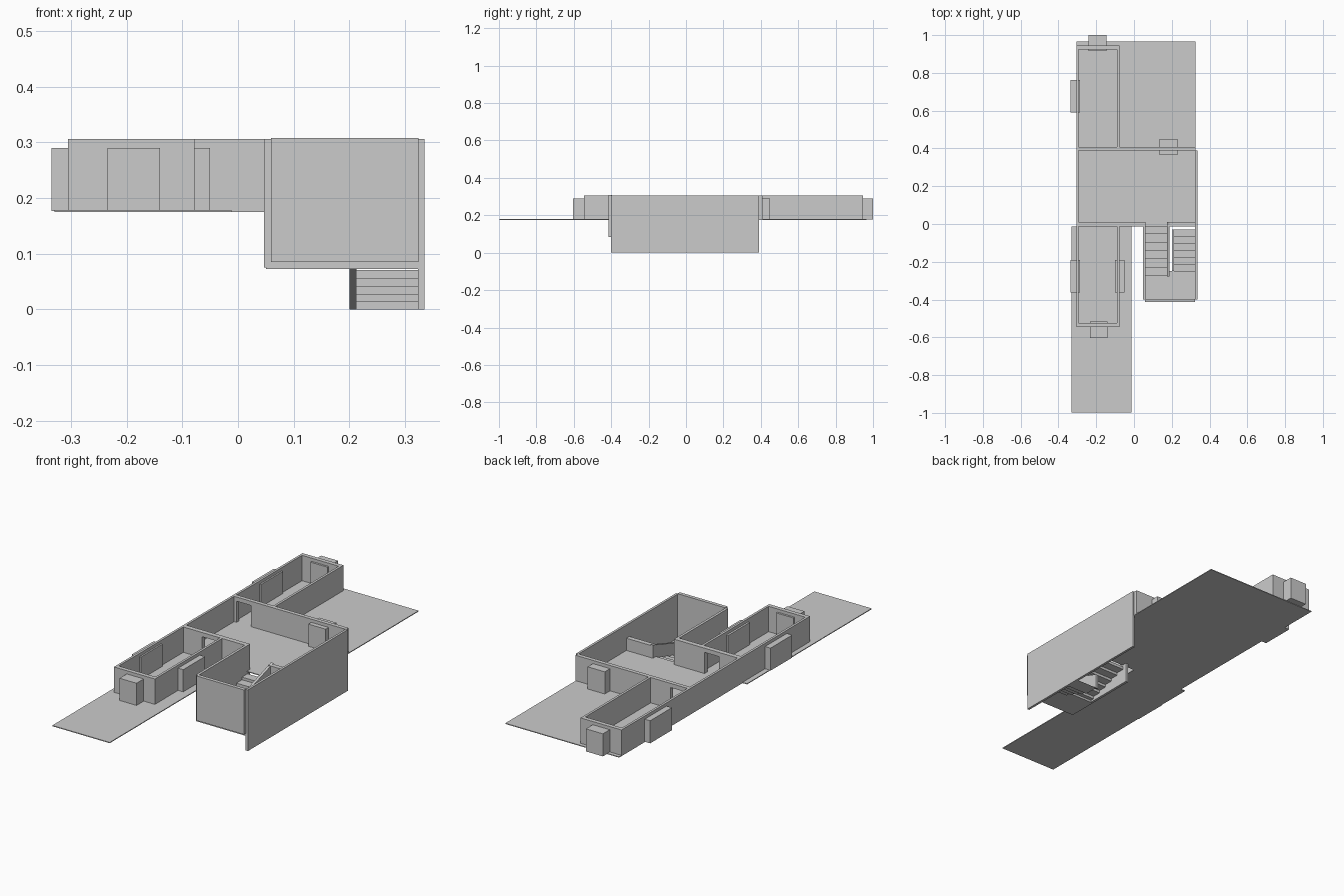
import bpy
import bmesh

cube = bpy.data.objects.get("Cube")
if cube:
    bpy.data.objects.remove(cube, do_unlink=True)

grey = bpy.data.materials.new("plain grey")
grey.use_nodes = True
GREY = (0.6, 0.6, 0.6, 1)
grey.diffuse_color = GREY
grey.node_tree.nodes["Principled BSDF"].inputs["Base Color"].default_value = GREY

FLOOR, TOP = 0.178, 0.306
LANDING = 0.085


def finish(name, bm):
    bmesh.ops.recalc_face_normals(bm, faces=bm.faces)
    mesh = bpy.data.meshes.new(name)
    bm.to_mesh(mesh)
    bm.free()
    mesh.materials.append(grey)
    obj = bpy.data.objects.new(name, mesh)
    bpy.context.collection.objects.link(obj)


def add_box(bm, x, y, z):
    made = bmesh.ops.create_cube(bm, size=1)["verts"]
    for v in made:
        v.co = [lo + (c + 0.5) * (hi - lo) for c, (lo, hi) in zip(v.co, (x, y, z))]


def boxes(name, *parts):
    bm = bmesh.new()
    for p in parts:
        add_box(bm, *p)
    finish(name, bm)


def wall_with_door(name, x, y, door):
    z = (FLOOR, TOP)
    boxes(name, ((x[0], door[0]), y, z), ((door[1], x[1]), y, z),
          (door, y, (0.285, TOP)))


def side_panel(name, x, start, end, height):
    """Sloping guard panel; start and end are (y, z) of its lower edge."""
    bm = bmesh.new()
    outline = [start, end, (end[0], end[1] + height), (start[0], start[1] + height)]
    face = bm.faces.new([bm.verts.new((x[0], y, z)) for y, z in outline])
    ext = bmesh.ops.extrude_face_region(bm, geom=[face])["geom"]
    for v in ext:
        if isinstance(v, bmesh.types.BMVert):
            v.co.x = x[1]
    bm.faces.ensure_lookup_table()
    finish(name, bm)


def stairs(name, x, y0, dy, z0, drop, count):
    """Stepped slab descending from y0, z0."""
    bm = bmesh.new()
    for i in range(count):
        ends = sorted((y0 + i * dy, y0 + (i + 1) * dy))
        top = z0 - (i + 1) * drop
        add_box(bm, x, ends, (max(0, top - drop - 0.001), top))
    finish(name, bm)


# Ground plates and main floor
slab = (FLOOR - 0.003, FLOOR + 0.001)
boxes("front_terrace", ((-0.33, -0.012), (-0.998, -0.012), slab))
boxes("rear_terrace", ((-0.305, 0.325), (0.39, 0.965), slab))
boxes("main_floor", ((-0.305, 0.326), (-0.014, 0.405), slab))

# Room walls
full = (FLOOR - 0.002, TOP)
left, inner = (-0.305, -0.293), (-0.09, -0.078)
for name, y in (("front", (-0.546, -0.01)), ("rear", (0.4, 0.946))):
    boxes(name + "_room_left_wall", (left, y, full))
    boxes(name + "_room_right_wall", (inner, y, full))
boxes("front_room_end_wall", ((-0.305, -0.078), (-0.546, -0.525), full))
boxes("rear_room_end_wall", ((-0.305, -0.078), (0.925, 0.946), full))
boxes("main_room_left_wall", (left, (-0.014, 0.41), full))
wall_with_door("main_front_wall", (-0.305, 0.06), (-0.014, 0.01), (-0.19, -0.11))
wall_with_door("main_rear_wall", (-0.305, 0.326), (0.388, 0.408), (-0.28, -0.2))
boxes("tall_side_wall", ((0.323, 0.335), (-0.4, 0.39), (0, TOP)))

# Stair enclosure
boxes("stairwell_left_wall", ((0.047, 0.06), (-0.4, 0.01), (0.075, TOP)))
boxes("stairwell_front_wall", ((0.059, 0.324), (-0.414, -0.396), (LANDING, TOP + 0.002)))
boxes("stair_landing", ((0.05, 0.324), (-0.4, -0.25), (0.073, LANDING)))

# Two flights with their guards
stairs("upper_stairs", (0.059, 0.178), -0.01, -0.044, FLOOR, 0.0133, 6)
stairs("lower_stairs", (0.212, 0.324), -0.252, 0.037, LANDING, 0.0142, 6)
side_panel("upper_stair_guard", (0.176, 0.189), (0.01, 0.165), (-0.278, 0.073), 0.08)
side_panel("lower_stair_guard", (0.2, 0.213), (-0.25, 0.073), (-0.03, 0), 0.075)
boxes("landing_guard", ((0.176, 0.324), (-0.014, 0.01), (FLOOR, 0.24)))

# Window and door boxes passing through the walls
opening = (FLOOR - 0.001, 0.29)
boxes("front_bay", ((-0.234, -0.14), (-0.603, -0.515), opening))
boxes("rear_bay", ((-0.24, -0.146), (0.915, 1.0), opening))
boxes("main_rear_bay", ((0.135, 0.23), (0.365, 0.45), opening))
for name, x, y in (("front_left_bay", (-0.335, -0.285), (-0.362, -0.19)),
                   ("front_right_bay", (-0.1, -0.05), (-0.362, -0.19)),
                   ("rear_left_bay", (-0.335, -0.285), (0.59, 0.762))):
    boxes(name, (x, y, opening))
